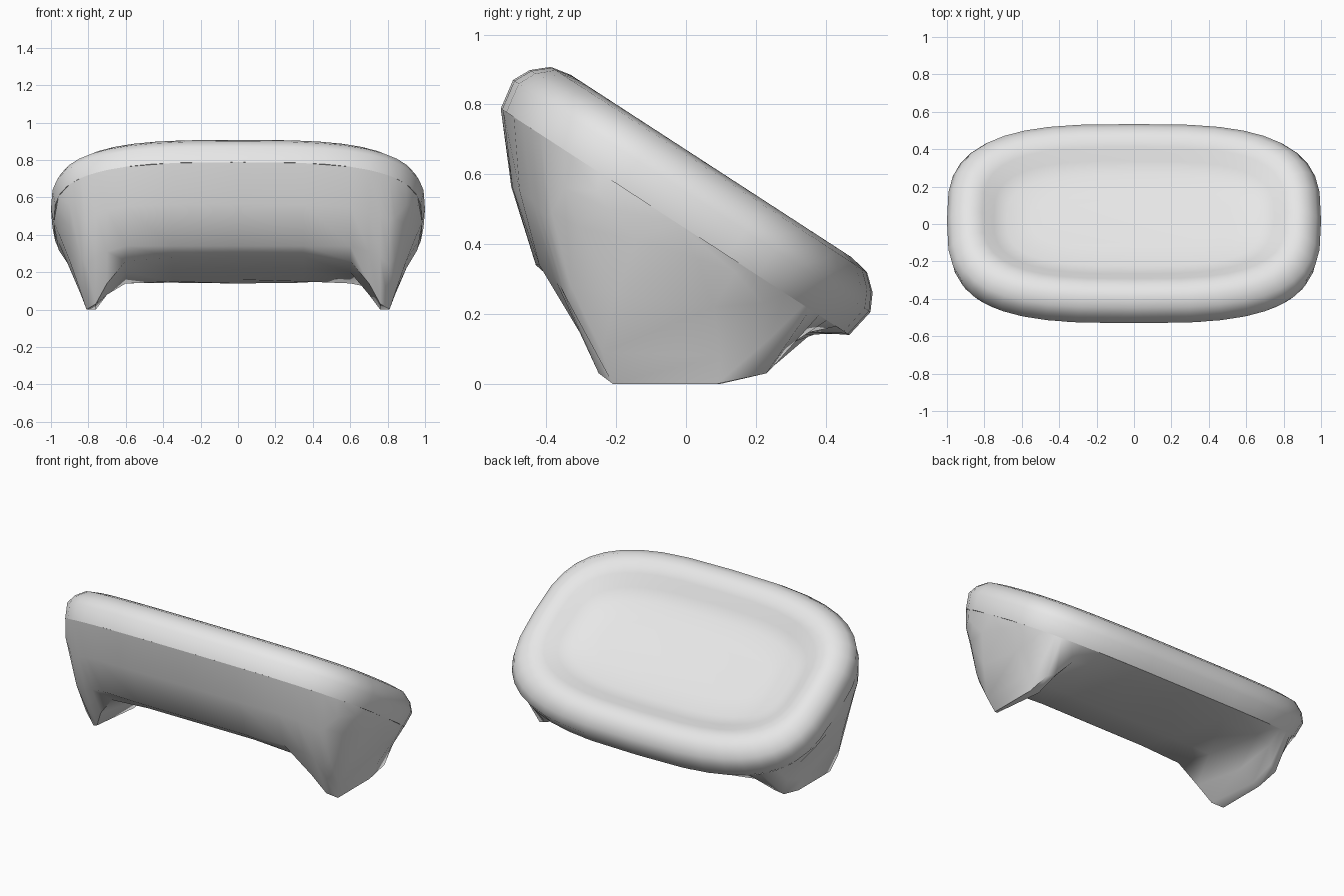
import bpy, bmesh, math
from mathutils import Vector

cube = bpy.data.objects.get("Cube")
if cube:
    bpy.data.objects.remove(cube, do_unlink=True)

TILT = math.radians(33)
CENTRE = -0.279          # middle of the dish along the slope
HALF_X, HALF_U = 1.0, 0.61
POWER = 3.1              # squareness of the oval
CREASE = 0.372           # height of the rim's lower edge above the slope

grey = bpy.data.materials.new("light_grey")
grey.use_nodes = True
grey.diffuse_color = (0.8, 0.8, 0.8, 1)
grey.node_tree.nodes["Principled BSDF"].inputs["Base Color"].default_value = (0.8, 0.8, 0.8, 1)


def tilted(x, u, w):
    """Turn dish coordinates (across, down the slope, off the slope) to world."""
    c, s = math.cos(TILT), math.sin(TILT)
    u += CENTRE
    return Vector((x, u * c + w * s, w * c - u * s))


def oval(angle, a, b):
    c, s = math.cos(angle), math.sin(angle)
    e = 2 / POWER
    return (math.copysign(abs(c) ** e, c) * a, math.copysign(abs(s) ** e, s) * b)


def loft(name, rows, closed, cap_last, angle):
    """Skin rows of points, weld them and shade them smooth."""
    bm = bmesh.new()
    grid = [[bm.verts.new(p) for p in row] for row in rows]
    n = len(grid[0])
    for r0, r1 in zip(grid, grid[1:]):
        for i in range(n if closed else n - 1):
            j = (i + 1) % n
            bm.faces.new((r0[i], r0[j], r1[j], r1[i]))
    if cap_last:
        bm.faces.new(grid[-1])
    bmesh.ops.remove_doubles(bm, verts=bm.verts, dist=0.0005)
    bmesh.ops.recalc_face_normals(bm, faces=bm.faces)
    # Open shells: make sure the outside is the outside
    bm.normal_update()
    middle = Vector((0, 0, 0.45))
    if sum((f.calc_center_median() - middle).dot(f.normal) * f.calc_area() for f in bm.faces) < 0:
        bmesh.ops.reverse_faces(bm, faces=bm.faces)
    mesh = bpy.data.meshes.new(name)
    bm.to_mesh(mesh)
    bm.free()
    mesh.materials.append(grey)
    obj = bpy.data.objects.new(name, mesh)
    bpy.context.collection.objects.link(obj)
    bpy.ops.object.select_all(action='DESELECT')
    obj.select_set(True)
    bpy.context.view_layer.objects.active = obj
    bpy.ops.object.shade_smooth_by_angle(angle=math.radians(angle))
    return obj


# Rounded rim and shallow basin: (inset from the outline, height off the slope)
rim_profile = [(0.1, CREASE), (0.015, CREASE), (0, 0.46), (0.025, 0.51), (0.07, 0.55),
               (0.13, 0.562), (0.19, 0.54), (0.25, 0.495), (0.32, 0.468), (0.45, 0.455)]
SEGMENTS = 40
rings = []
for inset, w in rim_profile:
    ring = []
    for i in range(SEGMENTS):
        x, u = oval(math.tau * i / SEGMENTS, HALF_X - inset, HALF_U - inset)
        ring.append(tilted(x, u, w))
    rings.append(ring)
loft("dish_rim_and_basin", rings, True, True, 50)

# Body and side feet, cut across: x, then front-low, bottom-front, bottom-back, back-low (y, z)
stations = [
    (0.00, (-0.43, 0.34), (-0.35, 0.28), (-0.10, 0.22), (0.32, 0.16)),
    (0.35, (-0.43, 0.34), (-0.35, 0.28), (-0.10, 0.22), (0.32, 0.15)),
    (0.60, (-0.42, 0.34), (-0.34, 0.26), (-0.08, 0.20), (0.32, 0.14)),
    (0.70, (-0.38, 0.31), (-0.30, 0.14), (0.05, 0.08), (0.31, 0.12)),
    (0.76, (-0.36, 0.28), (-0.25, 0.03), (0.10, 0.00), (0.25, 0.05)),
    (0.81, (-0.34, 0.24), (-0.21, 0.00), (0.09, 0.00), (0.23, 0.03)),
    (0.84, (-0.33, 0.28), (-0.24, 0.09), (0.10, 0.08), (0.24, 0.13)),
    (0.90, (-0.31, 0.45), (-0.20, 0.26), (0.08, 0.22), (0.22, 0.23)),
    (0.96, (-0.22, 0.50), (-0.14, 0.41), (0.03, 0.36), (0.14, 0.32)),
]


def section(x, low_front, *bottom):
    a, b = HALF_X - 0.015, HALF_U - 0.015
    u = b * (1 - (abs(x) / a) ** POWER) ** (1 / POWER)
    front, back = tilted(x, -u, CREASE), tilted(x, u, CREASE)
    low = Vector((x, *low_front))
    mid = (front + low) / 2 + Vector((0, -0.02, 0))
    return [front, mid, low] + [Vector((x, *p)) for p in bottom] + [back]


half = [section(*s) for s in stations]
tip = [tilted(HALF_X - 0.015, 0, CREASE)] * len(half[0])
half.append(tip)
mirrored = [[Vector((-p.x, p.y, p.z)) for p in row] for row in half[:0:-1]]
loft("body_with_feet", mirrored + half, False, False, 50)
